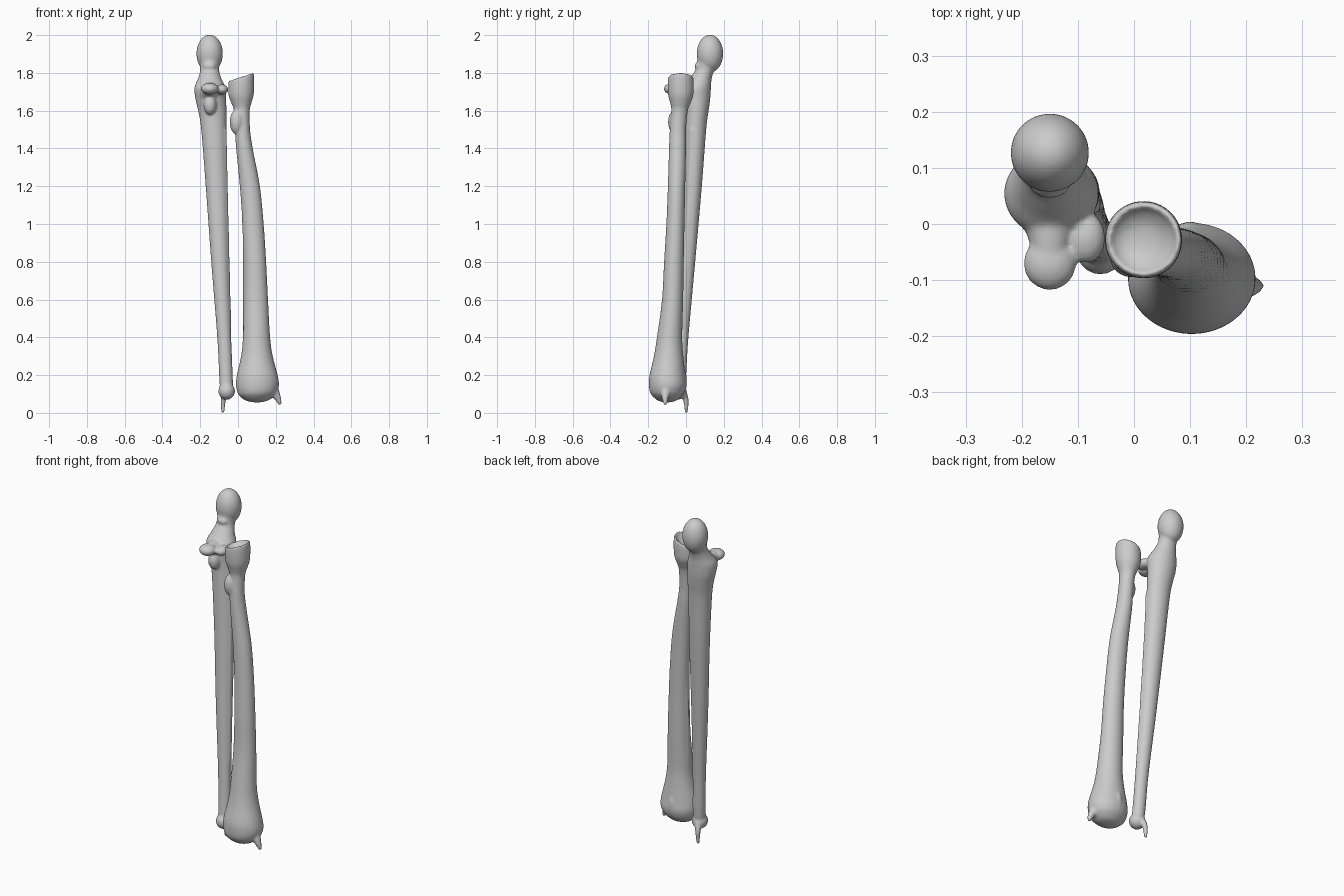
import bpy, bmesh, math
from mathutils import Vector, Matrix


def catmull(keys, steps=6):
    """Smoothly interpolate a list of equal-length tuples."""
    out = []
    n = len(keys)
    for i in range(n - 1):
        p = [keys[max(0, min(n - 1, i + k))] for k in (-1, 0, 1, 2)]
        for s in range(steps):
            t = s / steps
            out.append([0.5 * (2 * b + (c - a) * t + (2 * a - 5 * b + 4 * c - d) * t * t
                               + (3 * b - a - 3 * c + d) * t ** 3) for a, b, c, d in zip(*p)])
    out.append(list(keys[-1]))
    return out


def skin(bm, rings):
    """Bridge vertex rings into a closed, capped tube."""
    rings = [[bm.verts.new(v) for v in r] for r in rings]
    n = len(rings[0])
    for a, b in zip(rings, rings[1:]):
        for i in range(n):
            j = (i + 1) % n
            bm.faces.new((a[i], a[j], b[j], b[i]))
    bm.faces.new(rings[0][::-1])
    bm.faces.new(rings[-1])


def loft(bm, keys, n=40):
    """Elliptical sections: z, centre x, centre y, radius x, radius y, tilt."""
    rings = []
    for z, cx, cy, rx, ry, k in catmull(keys):
        ring = []
        for i in range(n):
            a = 2 * math.pi * i / n
            dx = rx * math.cos(a)
            ring.append((cx + dx, cy + ry * math.sin(a), z + k * dx))
        rings.append(ring)
    skin(bm, rings)


def blob(bm, c, r):
    m = Matrix.Translation(c) @ Matrix.Diagonal((*r, 1))
    bmesh.ops.create_uvsphere(bm, u_segments=32, v_segments=20, radius=1, matrix=m)


def spur(bm, pts, n=16):
    """Round tapering rod through (x, y, z, radius) points, rounded at both ends."""
    path = catmull(pts)
    rings = []
    for i, p in enumerate(path):
        d = Vector(path[min(i + 1, len(path) - 1)][:3]) - Vector(path[max(i - 1, 0)][:3])
        q = d.to_track_quat('Z', 'Y')
        rings.append([Vector(p[:3]) + q @ Vector((p[3] * math.cos(2 * math.pi * k / n),
                                                  p[3] * math.sin(2 * math.pi * k / n), 0))
                      for k in range(n)])
    skin(bm, rings)
    for p in (pts[0], pts[-1]):
        blob(bm, p[:3], (p[3],) * 3)


def finish(bm, name):
    """Fuse the pieces into one smooth bone surface."""
    bmesh.ops.recalc_face_normals(bm, faces=bm.faces)
    me = bpy.data.meshes.new(name)
    bm.to_mesh(me)
    bm.free()
    ob = bpy.data.objects.new(name, me)
    bpy.context.collection.objects.link(ob)
    rm = ob.modifiers.new("fuse", 'REMESH')
    rm.mode = 'VOXEL'
    rm.voxel_size = 0.0055
    rm.use_smooth_shade = True
    sm = ob.modifiers.new("soften", 'SMOOTH')
    sm.factor = 0.5
    sm.iterations = 8


# Ulna: shaft, elbow hook, front process, head and styloid
bm = bmesh.new()
loft(bm, [(0.10, -0.060, -0.043, 0.034, 0.034, 0),
          (0.20, -0.064, -0.033, 0.036, 0.034, 0),
          (0.40, -0.073, -0.021, 0.037, 0.034, 0),
          (0.80, -0.095, 0.006, 0.047, 0.043, 0),
          (1.20, -0.113, 0.034, 0.058, 0.050, 0),
          (1.50, -0.128, 0.050, 0.067, 0.057, 0),
          (1.60, -0.136, 0.057, 0.075, 0.063, 0),
          (1.66, -0.144, 0.058, 0.081, 0.070, 0),
          (1.72, -0.148, 0.055, 0.083, 0.077, 0),
          (1.77, -0.150, 0.076, 0.062, 0.060, 0),
          (1.82, -0.150, 0.102, 0.050, 0.050, 0),
          (1.88, -0.150, 0.122, 0.060, 0.062, 0)])
blob(bm, (-0.15, 0.127, 1.902), (0.070, 0.070, 0.100))
blob(bm, (-0.15, 0.070, 1.835), (0.035, 0.024, 0.025))
spur(bm, [(-0.15, 0.02, 1.70, 0.055), (-0.15, -0.03, 1.712, 0.038), (-0.15, -0.06, 1.715, 0.030)])
blob(bm, (-0.15, -0.070, 1.716), (0.047, 0.048, 0.031))
blob(bm, (-0.148, -0.010, 1.63), (0.034, 0.035, 0.052))
blob(bm, (-0.085, -0.025, 1.712), (0.034, 0.045, 0.027))
blob(bm, (-0.060, -0.045, 0.115), (0.044, 0.045, 0.045))
spur(bm, [(-0.068, -0.018, 0.11, 0.022), (-0.078, -0.001, 0.07, 0.015), (-0.080, 0.002, 0.008, 0.009)])
spur(bm, [(-0.072, 0.03, 1.5, 0.012), (-0.066, 0.02, 1.2, 0.012), (-0.045, -0.021, 0.45, 0.010)])
finish(bm, "ulna")

# Radius: cupped head, bowed shaft, flared wrist end, tuberosity and styloid
bm = bmesh.new()
loft(bm, [(0.056, 0.100, -0.100, 0.020, 0.016, 0),
          (0.066, 0.100, -0.100, 0.060, 0.050, 0),
          (0.092, 0.100, -0.100, 0.095, 0.080, 0),
          (0.115, 0.102, -0.099, 0.107, 0.093, 0),
          (0.15, 0.103, -0.097, 0.114, 0.099, 0),
          (0.20, 0.102, -0.098, 0.108, 0.095, 0),
          (0.30, 0.100, -0.092, 0.084, 0.078, 0),
          (0.40, 0.098, -0.087, 0.072, 0.067, 0),
          (0.60, 0.095, -0.071, 0.064, 0.056, 0),
          (0.80, 0.090, -0.064, 0.059, 0.052, 0),
          (1.00, 0.080, -0.056, 0.056, 0.048, 0),
          (1.20, 0.063, -0.050, 0.053, 0.046, 0),
          (1.40, 0.034, -0.045, 0.044, 0.045, 0),
          (1.50, 0.024, -0.043, 0.040, 0.043, 0),
          (1.60, 0.020, -0.034, 0.042, 0.044, 0),
          (1.64, 0.018, -0.030, 0.053, 0.054, 0),
          (1.68, 0.017, -0.028, 0.066, 0.066, 0.05),
          (1.73, 0.017, -0.028, 0.069, 0.069, 0.20),
          (1.772, 0.017, -0.028, 0.067, 0.067, 0.33),
          (1.780, 0.017, -0.028, 0.060, 0.060, 0.33),
          (1.765, 0.017, -0.028, 0.051, 0.051, 0.33),
          (1.750, 0.017, -0.028, 0.030, 0.030, 0.33),
          (1.745, 0.017, -0.028, 0.004, 0.004, 0.33)])
blob(bm, (-0.006, -0.055, 1.54), (0.038, 0.040, 0.066))
blob(bm, (0.10, -0.022, 0.17), (0.026, 0.027, 0.07))
spur(bm, [(0.175, -0.105, 0.135, 0.038), (0.207, -0.11, 0.085, 0.020), (0.221, -0.11, 0.052, 0.011)])
spur(bm, [(0.0, -0.045, 1.42, 0.012), (0.034, -0.055, 1.0, 0.012), (0.039, -0.072, 0.4, 0.012)])
finish(bm, "radius")
